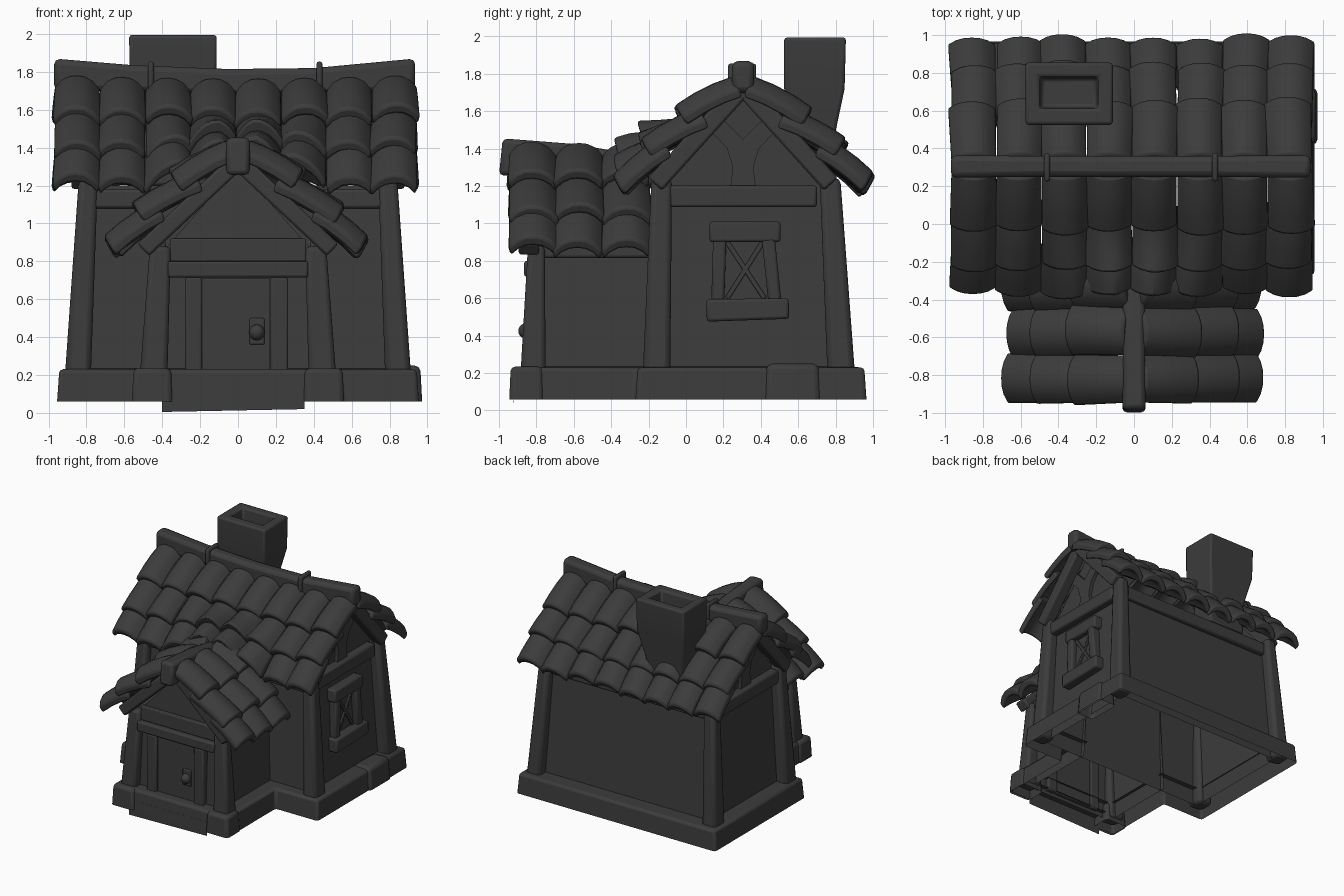
import bpy, bmesh, math, random
from mathutils import Vector as V

if "Cube" in bpy.data.objects:
    bpy.data.objects.remove(bpy.data.objects["Cube"])

random.seed(4)
mat = bpy.data.materials.new("dark_grey")
mat.diffuse_color = (0.045, 0.045, 0.045, 1)
mat.use_nodes = True
mat.node_tree.nodes["Principled BSDF"].inputs["Base Color"].default_value = mat.diffuse_color


def loft(bm, rings, cap=True):
    vs = [[bm.verts.new(p) for p in r] for r in rings]
    n = len(vs[0])
    for a, b in zip(vs, vs[1:]):
        for i in range(n):
            bm.faces.new((a[i], a[(i + 1) % n], b[(i + 1) % n], b[i]))
    if cap:
        bm.faces.new(vs[0][::-1])
        bm.faces.new(vs[-1])


def finish(name, bm, bevel=0.0, segs=2):
    bmesh.ops.recalc_face_normals(bm, faces=bm.faces)
    me = bpy.data.meshes.new(name)
    bm.to_mesh(me)
    bm.free()
    me.materials.append(mat)
    ob = bpy.data.objects.new(name, me)
    bpy.context.collection.objects.link(ob)
    if bevel:
        m = ob.modifiers.new("bevel", 'BEVEL')
        m.width, m.segments, m.limit_method = bevel, segs, 'ANGLE'
        m.angle_limit = math.radians(40)
    return ob


def rect(x0, x1, y0, y1, z):
    return [V((x0, y0, z)), V((x1, y0, z)), V((x1, y1, z)), V((x0, y1, z))]


def box(name, x0, x1, y0, y1, z0, z1, bevel=0.012, taper=0.0, is_open=False):
    bm = bmesh.new()
    t = taper
    loft(bm, [rect(x0, x1, y0, y1, z0), rect(x0 + t, x1 - t, y0 + t, y1 - t, z1)])
    if is_open:
        bm.faces.ensure_lookup_table()
        bmesh.ops.delete(bm, geom=[bm.faces[4]], context='FACES_ONLY')
    return finish(name, bm, bevel)


def beam(name, pts, sizes, up=(0, 0, 1), bevel=0.015):
    """Rectangular beam through pts; sizes = (side width, height) at each point."""
    pts = [V(p) for p in pts]
    d = (pts[-1] - pts[0]).normalized()
    side = d.cross(V(up)).normalized()
    top = side.cross(d)
    bm = bmesh.new()
    loft(bm, [[p + side * (a * w / 2) + top * (b * h / 2)
               for a, b in ((-1, -1), (1, -1), (1, 1), (-1, 1))]
              for p, (w, h) in zip(pts, sizes)])
    return finish(name, bm, bevel)


# Foundation: hollow stepped plinth with a ledge, corner blocks, a bulge, door riser
def plinth(inset, z):
    i = inset
    half = [(.42, -.925 + i), (.55 - i, -.925 + i), (.55 - i, -.27 + i),
            (.955 - i, -.27 + i), (.955 - i, .965 - i)]
    return [V((x, y, z)) for x, y in half] + [V((-x, y, z)) for x, y in half[::-1]]


bm = bmesh.new()
loft(bm, [plinth(0, .06), plinth(.012, .23), plinth(.15, .235)], False)
finish("base_plinth", bm, .02)
for s, n in ((-1, "left"), (1, "right")):
    a, b = sorted((s * .345, s * .56))
    box(f"base_block_{n}", a, b, -.945, -.76, .06, .235, .025, .008, True)
box("base_bulge", .80, .972, .42, .72, .06, .25, .03, .01, True)
bm = bmesh.new()
bm.faces.new([bm.verts.new(p) for p in
              ((-.40, -.925, .005), (.35, -.925, .02), (.35, -.92, .14), (-.40, -.92, .14))])
bm.faces.new([bm.verts.new(p) for p in
              ((-.40, -.92, .14), (.35, -.92, .14), (.35, -.78, .14), (-.40, -.78, .14))])
finish("door_step", bm)

# Main walls: open shell with a gable at each end
bm = bmesh.new()
loft(bm, [rect(-.82, .82, -.17, .83, .1), rect(-.76, .76, -.12, .75, 1.2)], False)
for s in (-1, 1):
    bm.faces.new([bm.verts.new(p) for p in
                  ((s * .76, -.12, 1.2), (s * .76, .75, 1.2), (s * .76, .31, 1.68))])
finish("main_walls", bm)

# Porch walls: pentagon front, two sides
bm = bmesh.new()
f = [bm.verts.new(p) for p in ((.43, -.82, .1), (.39, -.79, .86), (0, -.79, 1.3),
                               (-.39, -.79, .86), (-.43, -.82, .1))]
bm.faces.new(f)
for i, j in ((0, 1), (4, 3)):
    b = [bm.verts.new((f[k].co.x, -.13, f[k].co.z)) for k in (j, i)]
    bm.faces.new((f[i], f[j], *b))
finish("porch_walls", bm)

# Corner posts, leaning inwards
for s, n in ((-1, "left"), (1, "right")):
    for y0, y1, m in ((-.16, -.13, "front"), (.835, .77, "back")):
        beam(f"post_{m}_{n}", [(s * .85, y0, .1), (s * .79, y1, 1.24)],
             [(.14, .15), (.10, .11)], (0, 1, 0), .03)
    beam(f"porch_post_{n}", [(s * .45, -.82, .1), (s * .41, -.80, .88)],
         [(.15, .14), (.11, .09)], (0, 1, 0), .025)
    # Horizontal beams under the eaves
    beam(f"gable_beam_{n}", [(s * .78, -.10, 1.145), (s * .78, .70, 1.145)], [(.1, .115)] * 2)
    beam(f"front_beam_{n}", [(s * .35, -.14, 1.13), (s * .77, -.14, 1.13)], [(.06, .1)] * 2)
    beam(f"porch_side_beam_{n}", [(s * .41, -.78, .86), (s * .41, -.15, .86)], [(.06, .09)] * 2)
    # Gable rafters
    for e, m in ((-1, "front"), (1, "back")):
        beam(f"rafter_{m}_{n}", [(s * .83, .305 + e * .01, 1.72), (s * .83, .305 + e * .47, 1.21)],
             [(.1, .10)] * 2, (1, 0, 0))
    beam(f"porch_rafter_{n}", [(s * .01, -.84, 1.32), (s * .50, -.84, .86)], [(.09, .11)] * 2, (0, 1, 0))
    # Forked brace in the gable
    bm = bmesh.new()
    half = [(.07, 1.18), (.055, 1.30), (.085, 1.40), (.16, 1.48), (.10, 1.55), (.05, 1.50)]
    ring = [(.305 + a, z) for a, z in half] + [(.305, 1.45)] + [(.305 - a, z) for a, z in half[::-1]]
    loft(bm, [[V((s * x, y, z)) for y, z in ring] for x in (.74, .79)])
    finish(f"gable_brace_{n}", bm)
beam("back_beam", [(-.74, .76, 1.14), (.74, .76, 1.14)], [(.08, .11)] * 2)

# Door, frame and lintel
box("door", -.19, .17, -.835, -.79, .13, .71, .006)
box("door_frame_left", -.28, -.19, -.855, -.78, .13, .715)
box("door_frame_right", .17, .265, -.855, -.78, .13, .715)
box("lintel", -.37, .37, -.865, -.77, .715, .80)
box("gable_plank", -.36, .36, -.825, -.78, .80, .92, .008)
box("knob_plate", .06, .14, -.85, -.83, .36, .50, .008)
bm = bmesh.new()
bmesh.ops.create_uvsphere(bm, u_segments=12, v_segments=8, radius=.042)
bmesh.ops.translate(bm, verts=bm.verts, vec=(.10, -.855, .425))
finish("door_knob", bm)

# Window on the right wall
X = .80
beam("window_head", [(X, .125, .955), (X, .505, .955)], [(.10, .11)] * 2)
beam("window_sill", [(X + .01, .11, .535), (X + .01, .55, .545)], [(.13, .12), (.13, .11)])
beam("window_left", [(X, .17, .58), (X, .18, .92)], [(.09, .07)] * 2, (0, 1, 0))
beam("window_right", [(X, .475, .58), (X, .44, .92)], [(.10, .07)] * 2, (0, 1, 0))
box("window_pane", .77, .80, .2, .44, .58, .92, 0)
beam("window_bar_a", [(X, .22, .60), (X, .41, .90)], [(.025, .03)] * 2, (1, 0, 0), .005)
beam("window_bar_b", [(X, .42, .60), (X, .22, .90)], [(.025, .03)] * 2, (1, 0, 0), .005)

# Sagging main ridge, its two bands, and the porch ridge
beam("main_ridge", [(-.97, .305, 1.785), (-.55, .305, 1.765), (-.05, .305, 1.745),
                    (.4, .305, 1.75), (.935, .305, 1.785)],
     [(.12, .17), (.11, .14), (.11, .14), (.11, .14), (.12, .17)], bevel=.03)
for x in (-.46, .43):
    box("ridge_band", x - .016, x + .016, .225, .375, 1.66, 1.855, .014)
beam("porch_ridge", [(0, -.99, 1.355), (0, -.6, 1.35), (0, -.15, 1.27)],
     [(.125, .20), (.115, .15), (.115, .15)], bevel=.025)

# Roof tiles: arched slabs, three overlapping rows (distance, crown height)
ROWS = [((.06, 1.77), (.365, 1.61)), ((.24, 1.605), (.56, 1.43)), ((.44, 1.45), (.70, 1.25))]


def tile(bm, c, w, row, place, n=6, thick=.06):
    """Arched slab whose sides droop perpendicular to the slope."""
    (d0, z0), (d1, z1) = row
    d1 += random.uniform(-.02, .01)
    z1 += random.uniform(-.015, .015)
    tilt = random.uniform(-.012, .012)
    rings = []
    for k in range(4):
        t = k / 3
        d, z = d0 + (d1 - d0) * t, z0 + (z1 - z0) * t + .016 * math.sin(math.pi * t)
        hw = w / 2 * (.97 + .06 * t)
        us = [-1 + 2 * i / n for i in range(n + 1)]
        # each point: sideways offset, depth below the crown
        prof = [(u * hw, .075 * abs(u) ** 2.4) for u in us]
        prof += [(u * hw * .9, thick + .07 * abs(u) ** 2.4) for u in us[::-1]]
        rings.append([V(place(c + a + tilt * t, d - .5 * q, z - .9 * q)) for a, q in prof])
    loft(bm, rings)


def lift(x, d):
    """Tiles rise over the porch ridge."""
    return .65 * max(0, d - .38) * min(1, max(0, 1.25 - abs(x) / .4))


for s, n in ((-1, "front"), (1, "back")):
    bm = bmesh.new()
    for r in ROWS:
        for i in range(8):
            tile(bm, -.848 + i * .239, .25, r, lambda u, d, z: (
                u, .305 + s * d, z + .022 * u * u + (lift(u, d) if s < 0 else 0)))
    finish(f"main_tiles_{n}", bm, .016)
for s, n in ((-1, "left"), (1, "right")):
    bm = bmesh.new()
    for r in ROWS:
        for y in (-.82, -.57, -.32):
            tile(bm, y, .265, r, lambda u, d, z: (s * d, u, z - .335 + .06 * (u + .5) ** 2))
    finish(f"porch_tiles_{n}", bm, .016)

# Chimney with narrowed neck and sunken flue
bm = bmesh.new()
loft(bm, [rect(-.52, -.165, .57, .79, 1.2), rect(-.52, -.165, .57, .795, 1.47),
          rect(-.57, -.115, .525, .848, 1.72), rect(-.575, -.112, .525, .855, 1.995),
          rect(-.50, -.19, .61, .78, 1.995), rect(-.49, -.20, .62, .77, 1.85)])
finish("chimney", bm, .016)

# Smooth shading with sharp corners
obs = list(bpy.context.collection.objects)
for o in obs:
    o.select_set(True)
bpy.context.view_layer.objects.active = obs[0]
bpy.ops.object.shade_smooth_by_angle(angle=math.radians(35))
